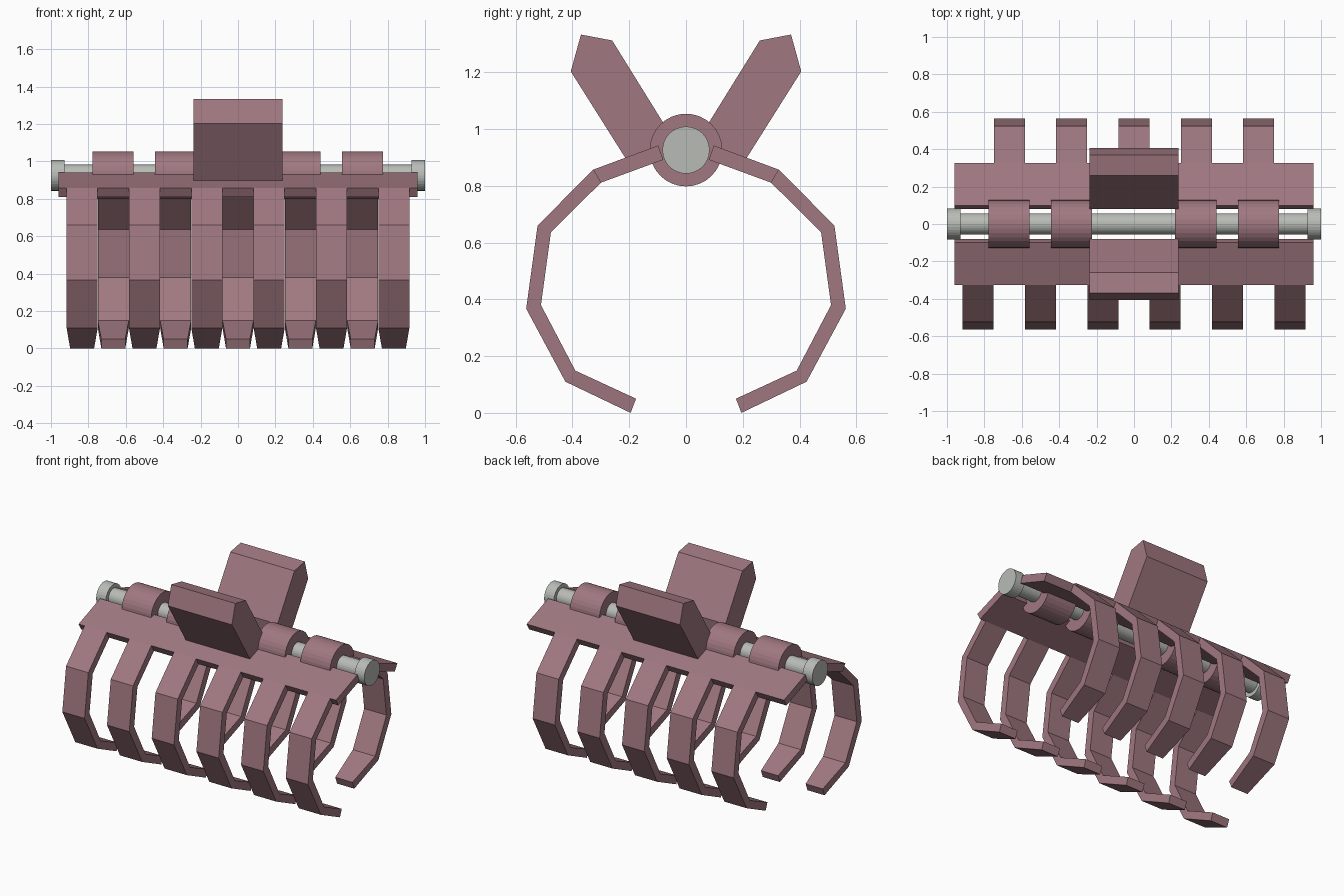
import bpy, bmesh, math
from mathutils import Matrix

if "Cube" in bpy.data.objects:
    bpy.data.objects.remove(bpy.data.objects["Cube"])

AXIS_Z = 0.926


def material(name, rgb):
    m = bpy.data.materials.new(name)
    m.diffuse_color = (*rgb, 1)
    m.use_nodes = True
    m.node_tree.nodes["Principled BSDF"].inputs["Base Color"].default_value = m.diffuse_color
    return m


MAUVE = material("mauve", (0.352, 0.188, 0.216))
STEEL = material("pale_steel", (0.48, 0.50, 0.465))


def finish(name, bm, mat):
    bmesh.ops.recalc_face_normals(bm, faces=bm.faces)
    mesh = bpy.data.meshes.new(name)
    bm.to_mesh(mesh)
    bm.free()
    mesh.materials.append(mat)
    ob = bpy.data.objects.new(name, mesh)
    bpy.context.collection.objects.link(ob)
    return ob


def slab(name, side, outline, half, x=0.0):
    """Extrude a (y, z) outline along x."""
    bm = bmesh.new()
    rings = [[bm.verts.new((x + e * half, side * y, z)) for y, z in outline] for e in (-1, 1)]
    n = len(outline)
    for ring in rings:
        bm.faces.new(ring)
    for i in range(n):
        j = (i + 1) % n
        bm.faces.new((rings[0][i], rings[0][j], rings[1][j], rings[1][i]))
    return finish(name, bm, MAUVE)


def claw(name, side, x):
    """Bent bar: outer and inner point plus half width for each bend."""
    stations = [
        ((0.327, 0.857), (0.300, 0.811), 0.083),
        ((0.523, 0.660), (0.476, 0.636), 0.083),
        ((0.563, 0.367), (0.511, 0.380), 0.083),
        ((0.425, 0.110), (0.390, 0.149), 0.083),
        ((0.195, 0.000), (0.176, 0.050), 0.064),
    ]
    bm = bmesh.new()
    rings = []
    for o, i, w in stations:
        pts = [(-w, o), (w, o), (w, i), (-w, i)]
        rings.append([bm.verts.new((x + dx, side * p[0], p[1])) for dx, p in pts])
    for a, b in zip(rings, rings[1:]):
        for k in range(4):
            m = (k + 1) % 4
            bm.faces.new((a[k], a[m], b[m], b[k]))
    bm.faces.new(rings[0])
    bm.faces.new(rings[-1])
    finish(name, bm, MAUVE)


def rod(name, x0, x1, radius, mat):
    """Cylinder lying along x on the hinge axis."""
    bm = bmesh.new()
    bmesh.ops.create_cone(
        bm, cap_ends=True, segments=32, radius1=radius, radius2=radius, depth=x1 - x0,
        matrix=Matrix.Translation(((x0 + x1) / 2, 0, AXIS_Z)) @ Matrix.Rotation(math.pi / 2, 4, 'Y'))
    finish(name, bm, mat)


# Both jaws: hinge plate, grip and interleaving claws
PLATE = [(0.098, 0.942), (0.327, 0.857), (0.300, 0.811), (0.080, 0.892)]
GRIP = [(0.080, 1.022), (0.260, 1.312), (0.370, 1.333), (0.406, 1.203),
        (0.213, 0.897), (0.090, 0.915)]
for label, side, count in (("front", -1, 6), ("back", 1, 5)):
    slab(label + "_plate", side, PLATE, 0.96)
    slab(label + "_grip", side, GRIP, 0.239)
    for k in range(count):
        claw(f"{label}_claw_{k + 1}", side, (k - (count - 1) / 2) / 3)

# Hinge knuckles
for k, x in enumerate((-0.668, -0.334, 0.33, 0.666)):
    rod(f"hinge_knuckle_{k + 1}", x - 0.11, x + 0.11, 0.128, MAUVE)

# Hinge pin with a head on each end
rod("hinge_pin", -0.95, 0.95, 0.057, STEEL)
rod("left_pin_head", -1.0, -0.928, 0.083, STEEL)
rod("right_pin_head", 0.928, 1.0, 0.083, STEEL)
